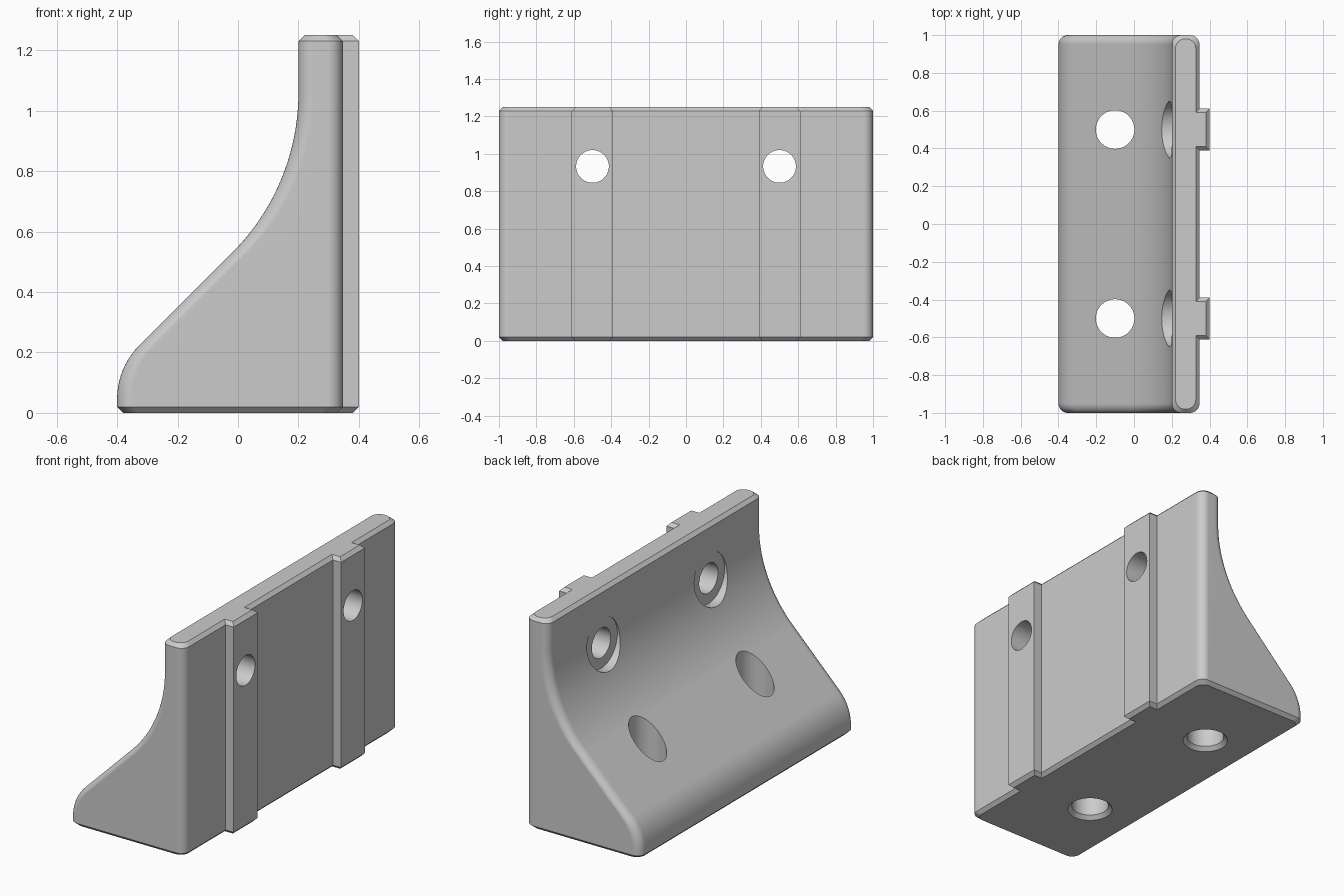
import bpy, bmesh
from math import sin, cos, pi, radians
from mathutils import Matrix, Vector

cube = bpy.data.objects.get("Cube")
if cube:
    bpy.data.objects.remove(cube)

HEIGHT, CHAMFER = 1.25, 0.02
BACK = 0.347          # mounting face of the body
HOLE_Y = (-0.5, 0.5)

grey = bpy.data.materials.new("light_grey")
grey.use_nodes = True
colour = (0.6, 0.6, 0.6, 1)
grey.diffuse_color = colour
grey.node_tree.nodes["Principled BSDF"].inputs["Base Color"].default_value = colour


def make_object(name, bm):
    bmesh.ops.recalc_face_normals(bm, faces=bm.faces)
    mesh = bpy.data.meshes.new(name)
    bm.to_mesh(mesh)
    bm.free()
    mesh.materials.append(grey)
    obj = bpy.data.objects.new(name, mesh)
    bpy.context.collection.objects.link(obj)
    return obj


def rectangle(x0, x1, y0, y1, radius, steps):
    """Outline of a rectangle, with rounded corners if steps > 0."""
    points = []
    corners = ((x1, y1, -1, -1), (x0, y1, 1, -1), (x0, y0, 1, 1), (x1, y0, -1, 1))
    for quarter, (x, y, sx, sy) in enumerate(corners):
        for i in range(steps + 1):
            if steps == 0:
                points.append((x, y))
                continue
            a = pi / 2 * (quarter + i / steps)
            points.append((x + radius * (sx + cos(a)), y + radius * (sy + sin(a))))
    return points


def loft(name, levels, x1, y0, y1, radius=0, steps=0):
    """Stack of level outlines; levels hold (front x, z), ends are chamfered."""
    bm = bmesh.new()
    rings = []
    for i, (x0, z) in enumerate(levels):
        c = CHAMFER if i in (0, len(levels) - 1) else 0
        outline = rectangle(x0 + c, x1 - c, y0 + c, y1 - c, radius, steps)
        rings.append([bm.verts.new((x, y, z)) for x, y in outline])
    for low, high in zip(rings, rings[1:]):
        for i in range(len(low)):
            j = (i + 1) % len(low)
            bm.faces.new((low[i], low[j], high[j], high[i]))
    bm.faces.new(rings[0][::-1])
    bm.faces.new(rings[-1])
    return make_object(name, bm)


def cutter(name, start, end, r0, r1=None):
    """Cylinder or cone between two points."""
    start, end = Vector(start), Vector(end)
    axis = end - start
    turn = axis.to_track_quat('Z', 'Y').to_matrix().to_4x4()
    bm = bmesh.new()
    bmesh.ops.create_cone(bm, cap_ends=True, segments=64, radius1=r0,
                          radius2=r0 if r1 is None else r1, depth=axis.length,
                          matrix=Matrix.Translation((start + end) / 2) @ turn)
    return make_object(name, bm)


def apply_boolean(target, tool, operation):
    mod = target.modifiers.new(operation.title(), 'BOOLEAN')
    mod.operation, mod.solver, mod.object = operation, 'EXACT', tool
    bpy.context.view_layer.objects.active = target
    bpy.ops.object.modifier_apply(modifier=mod.name)
    bpy.data.objects.remove(tool)


# Front curve: convex toe, 45 degree slope, concave sweep up to the wall
levels = [(-0.4, 0), (-0.4, CHAMFER)]
toe, sweep = 0.25, 0.75
for i in range(11):
    a = radians(45) * i / 10
    levels.append((-0.4 + toe * (1 - cos(a)), 0.0465 + toe * sin(a)))
for i in range(21):
    a = radians(45) * (1 - i / 20)
    levels.append((0.2 - sweep * (1 - cos(a)), 1.06 - sweep * sin(a)))
levels += [(0.2, HEIGHT - CHAMFER), (0.2, HEIGHT)]
bracket = loft("bracket", levels, BACK, -1, 1, 0.05, 8)

# Two locating ribs on the mounting face
rib_levels = [(0.27, z) for z in (0, CHAMFER, HEIGHT - CHAMFER, HEIGHT)]
for y in HOLE_Y:
    rib = loft("rib", rib_levels, 0.4, y - 0.111, y + 0.111)
    apply_boolean(bracket, rib, 'UNION')

# Countersunk base holes and counterbored wall holes
for y in HOLE_Y:
    tools = (
        cutter("base_hole", (-0.1, y, -0.1), (-0.1, y, 1.3), 0.102),
        cutter("base_countersink", (-0.1, y, -0.01), (-0.1, y, 0.022), 0.134, 0.102),
        cutter("wall_hole", (-0.5, y, 0.933), (0.5, y, 0.933), 0.0875),
        cutter("wall_counterbore", (-0.5, y, 0.933), (0.203, y, 0.933), 0.15),
    )
    for tool in tools:
        apply_boolean(bracket, tool, 'DIFFERENCE')

# Smooth curves, crisp edges
bpy.ops.object.select_all(action='DESELECT')
bracket.select_set(True)
bpy.context.view_layer.objects.active = bracket
bpy.ops.object.shade_smooth_by_angle(angle=radians(30))
weighted = bracket.modifiers.new("Weighted Normal", 'WEIGHTED_NORMAL')
weighted.keep_sharp = True
